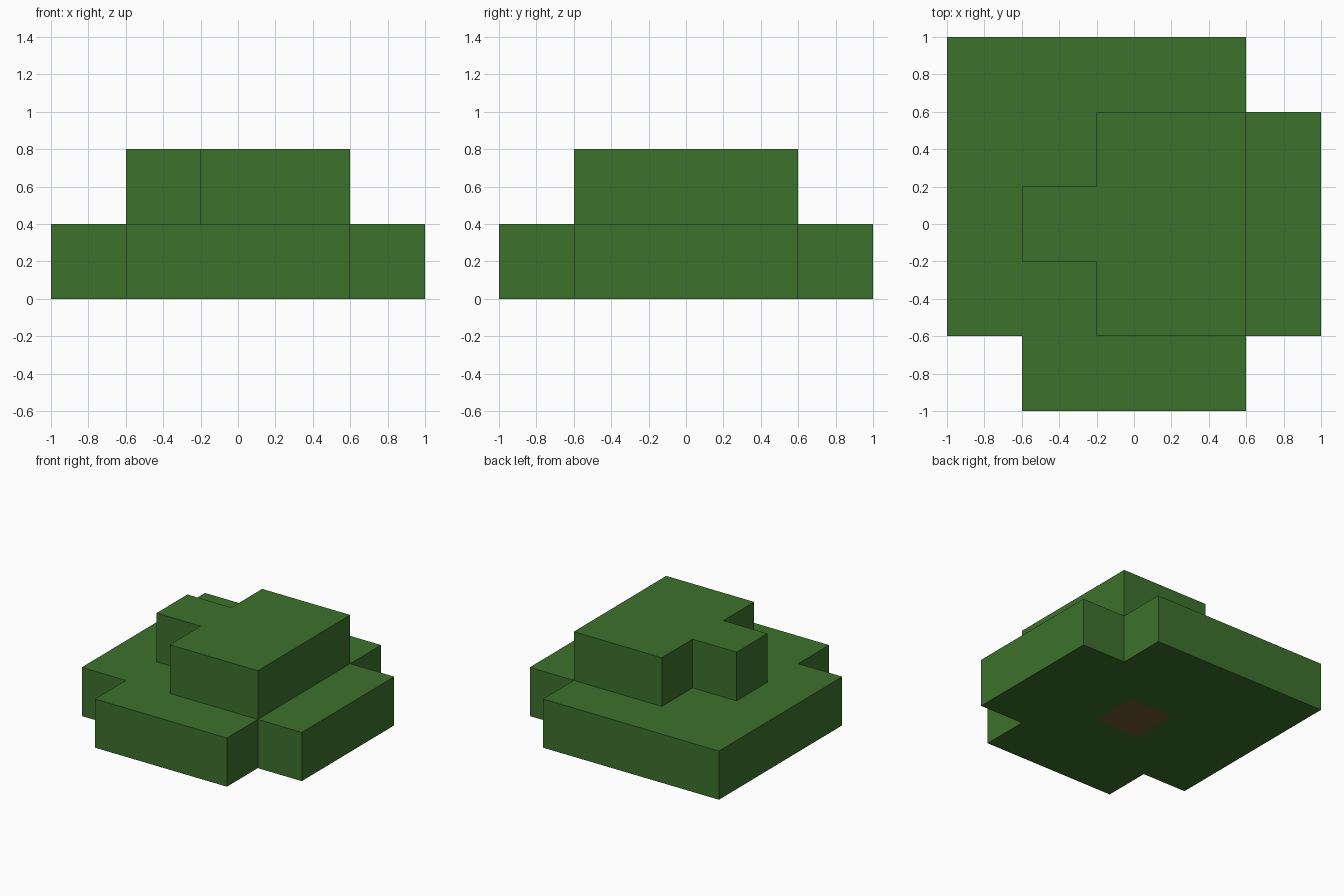
import bpy
import bmesh

CELL = 0.4

cube = bpy.data.objects.get("Cube")
if cube:
    bpy.data.objects.remove(cube, do_unlink=True)


def make_material(name, rgb):
    mat = bpy.data.materials.new(name)
    mat.use_nodes = True
    mat.diffuse_color = (*rgb, 1)
    mat.node_tree.nodes["Principled BSDF"].inputs["Base Color"].default_value = (*rgb, 1)
    return mat


leaf_green = make_material("leaf green", (0.045, 0.165, 0.025))
trunk_brown = make_material("trunk brown", (0.165, 0.09, 0.034))


def make_layer(name, cells, bottom, materials, trunk=None):
    """Extrude a footprint of square cells, numbered from the centre, by one cell."""
    bm = bmesh.new()
    bmesh.ops.create_grid(bm, x_segments=5, y_segments=5, size=2.5 * CELL)

    def cell_of(face):
        c = face.calc_center_median()
        return round(c.x / CELL), round(c.y / CELL)

    unused = [f for f in bm.faces if cell_of(f) not in cells]
    bmesh.ops.delete(bm, geom=unused, context="FACES")

    # The trunk shows as one cell of the underside
    for face in bm.faces:
        face.material_index = int(cell_of(face) == trunk)

    floor = bm.faces[:]
    raised = bmesh.ops.extrude_face_region(bm, geom=floor, use_keep_orig=True)["geom"]
    for item in raised:
        if isinstance(item, bmesh.types.BMVert):
            item.co.z += CELL
    bm.normal_update()
    for face in bm.faces:
        if face.calc_center_median().z > 0.01:
            face.material_index = 0
    bmesh.ops.recalc_face_normals(bm, faces=bm.faces[:])
    bmesh.ops.dissolve_limit(bm, angle_limit=0.01, verts=bm.verts[:],
                             edges=bm.edges[:], delimit={"MATERIAL"})

    mesh = bpy.data.meshes.new(name)
    bm.to_mesh(mesh)
    bm.free()
    for mat in materials:
        mesh.materials.append(mat)
    obj = bpy.data.objects.new(name, mesh)
    obj.location.z = bottom
    bpy.context.collection.objects.link(obj)
    return obj


# Wide lower foliage with three corners missing
missing = {(2, 2), (2, -2), (-2, -2)}
lower = {(x, y) for x in range(-2, 3) for y in range(-2, 3)} - missing
make_layer("lower_foliage", lower, 0, [leaf_green, trunk_brown], trunk=(0, 0))

# Smaller upper foliage with one cell sticking out to the side
upper = {(x, y) for x in (0, 1) for y in (-1, 0, 1)} | {(-1, 0)}
make_layer("upper_foliage", upper, CELL, [leaf_green])
